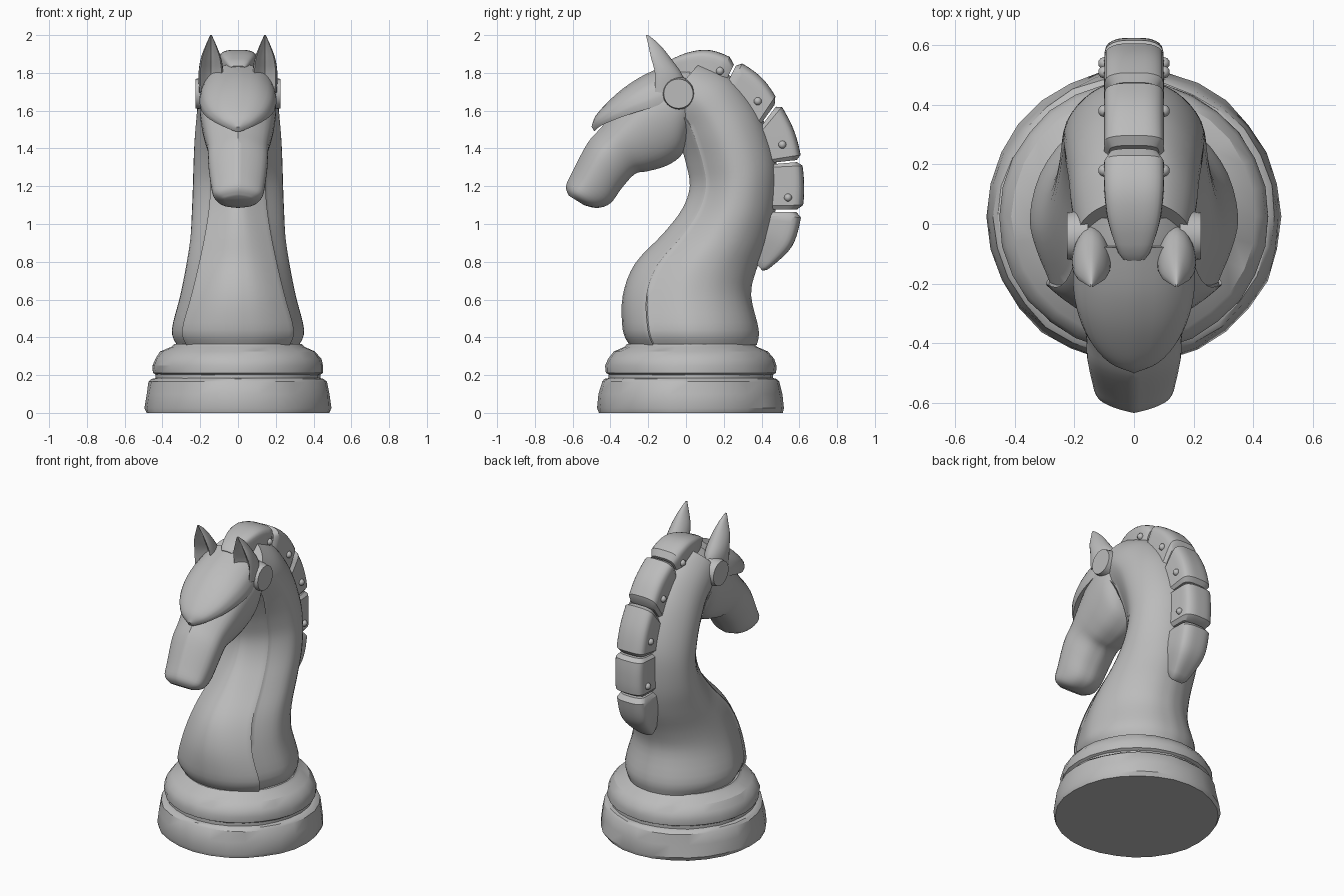
import bpy, bmesh, math, random
from mathutils import Matrix

random.seed(4)
if "Cube" in bpy.data.objects:
    bpy.data.objects.remove(bpy.data.objects["Cube"])

GREY = (0.5, 0.5, 0.5, 1)
stone = bpy.data.materials.new("stone_grey")
stone.use_nodes = True
stone.diffuse_color = GREY
stone.node_tree.nodes["Principled BSDF"].inputs["Base Color"].default_value = GREY


def finish(name, bm, angle=35):
    """Turn a bmesh into a smooth-shaded object that keeps its hard edges."""
    bmesh.ops.recalc_face_normals(bm, faces=bm.faces)
    mesh = bpy.data.meshes.new(name)
    bm.to_mesh(mesh)
    bm.free()
    mesh.materials.append(stone)
    obj = bpy.data.objects.new(name, mesh)
    bpy.context.collection.objects.link(obj)
    bpy.ops.object.select_all(action="DESELECT")
    obj.select_set(True)
    bpy.context.view_layer.objects.active = obj
    bpy.ops.object.shade_smooth_by_angle(angle=math.radians(angle))
    return obj


def sample(rows, t):
    """Smooth curve through the rows, at row number t."""
    i = min(int(t), len(rows) - 2)
    f = t - i
    a, b, c, d = (rows[min(max(j, 0), len(rows) - 1)] for j in range(i - 1, i + 3))
    return [0.5 * (2 * q + (r - p) * f + (2 * p - 5 * q + 4 * r - s) * f ** 2
                   + (3 * q - p - 3 * r + s) * f ** 3) for p, q, r, s in zip(a, b, c, d)]


def smooth(rows, steps):
    return [sample(rows, i / steps) for i in range((len(rows) - 1) * steps + 1)]


def loft(name, rows, section, shift=0, angle=35):
    """Skin symmetric sections; row = first y, z, last y, z, half width, front taper."""
    bm = bmesh.new()
    rings = []
    for y0, z0, y1, z1, half, *taper in rows:
        t = taper[0] if taper else 0
        pts = [(half * w * (1 - t * (1 - u) ** 3), y0 + (y1 - y0) * u, z0 + (z1 - z0) * u)
               for u, w in section]
        pts += [(-x, y, z) for x, y, z in pts[-2:0:-1]]
        rings.append([bm.verts.new((x + shift, y, z)) for x, y, z in pts])
    n = len(rings[0])
    for a, b in zip(rings, rings[1:]):
        for i in range(n):
            j = (i + 1) % n
            bm.faces.new((a[i], a[j], b[j], b[i]))
    bm.faces.new(rings[0])
    bm.faces.new(rings[-1])
    return finish(name, bm, angle)


def turned(name, profile, sides, centre_y, wobble):
    """Lathe a profile of radius and height, lightly worn at the edges."""
    bm = bmesh.new()
    rings = []
    for r, z in profile:
        ring = []
        for i in range(sides):
            a = math.tau * i / sides
            k = r + random.uniform(-wobble, wobble)
            ring.append(bm.verts.new((k * math.cos(a), centre_y + k * math.sin(a), z)))
        rings.append(ring)
    for a, b in zip(rings, rings[1:]):
        for i in range(sides):
            j = (i + 1) % sides
            bm.faces.new((a[i], a[j], b[j], b[i]))
    bm.faces.new(rings[0])
    bm.faces.new(rings[-1])
    return finish(name, bm, 30)


# Round stepped plinth
turned("base_foot", [(.485, 0), (.495, .025), (.485, .1), (.472, .165), (.455, .18), (.43, .185)],
       28, .025, .004)
turned("base_groove", [(.435, .16), (.435, .23)], 28, .025, .002)
turned("base_collar", [(.43, .2), (.45, .212), (.452, .25), (.44, .285), (.41, .325),
                       (.35, .35), (.335, .365)], 28, .025, .003)

# Neck and chest, with a crease between the chest and the flanks
neck_rows = [
    (-.30, .36, .375, .36, .325, 0), (-.335, .44, .385, .44, .35, 0),
    (-.335, .62, .345, .62, .31, .1), (-.27, .79, .37, .75, .285, .25),
    (-.12, .95, .43, .9, .265, .4), (-.02, 1.08, .47, 1.05, .26, .55),
    (.02, 1.2, .485, 1.22, .255, .6), (0, 1.32, .475, 1.35, .25, .55),
    (-.03, 1.42, .43, 1.5, .24, .4), (-.06, 1.5, .36, 1.64, .225, .2),
    (-.1, 1.55, .24, 1.78, .21, 0), (-.15, 1.6, .08, 1.86, .19, 0)]
neck_section = smooth([(0, 0), (.02, .3), (.08, .58), (.18, .84), (.195, .81), (.35, .94),
                       (.5, 1), (.7, .9), (.87, .65), (.97, .34), (1, 0)], 3)
loft("neck", smooth(neck_rows, 4), neck_section)

# Head from poll to muzzle
head_rows = [
    (.02, 1.84, .02, 1.48, .18), (-.11, 1.82, -.02, 1.37, .2), (-.24, 1.75, -.1, 1.31, .195),
    (-.35, 1.63, -.2, 1.28, .178), (-.45, 1.51, -.27, 1.265, .16),
    (-.52, 1.43, -.34, 1.19, .157), (-.6, 1.28, -.4, 1.11, .142),
    (-.635, 1.2, -.47, 1.085, .125), (-.62, 1.15, -.54, 1.1, .075)]
head_section = smooth([(0, 0), (.1, .5), (.27, .93), (.5, 1), (.75, .84), (.93, .52), (1, 0)], 3)
loft("head", smooth(head_rows, 4), head_section)

# Shield-shaped brow plate overhanging the eyes
brow_rows = [
    (-.08, 1.85, -.06, 1.67, .195), (-.22, 1.79, -.17, 1.62, .205),
    (-.33, 1.72, -.27, 1.59, .193), (-.42, 1.64, -.37, 1.555, .155),
    (-.48, 1.57, -.45, 1.52, .09), (-.5, 1.515, -.485, 1.49, .015)]
brow_section = smooth([(0, 0), (.1, .5), (.4, .88), (.8, 1)], 3) + [(1, .97), (1, 0)]
loft("brow_plate", smooth(brow_rows, 4), brow_section)

# Narrow brow ridges above the eye slits, cheek discs and cupped ears
ear_rows = [(-.165, 1.7, .0, 1.68, .062), (-.165, 1.8, -.015, 1.78, .066),
            (-.185, 1.88, -.075, 1.87, .054), (-.2, 1.95, -.14, 1.95, .027),
            (-.212, 2, -.2, 2, .004)]
ear_section = smooth([(.4, 0), (.2, .5), (0, .85), (.25, 1), (.65, .8), (.92, .4), (1, 0)], 2)
for side, label in ((1, "left"), (-1, "right")):
    loft(label + "_ear", smooth(ear_rows, 4), ear_section, side * .143, 45)
    bm = bmesh.new()
    turn = Matrix.Translation((side * .19, -.04, 1.69)) @ Matrix.Rotation(side * math.pi / 2, 4, "Y")
    bmesh.ops.create_cone(bm, cap_ends=True, segments=24, radius1=.09, radius2=.078,
                          depth=.07, matrix=turn)
    finish(label + "_cheek_disc", bm)

# Segmented mane: outer edge and inner edge down the back of the neck
mane_rows = [
    (-.13, 1.845, -.1, 1.79, .045), (0, 1.905, 0, 1.8, .085), (.13, 1.92, .1, 1.78, .1),
    (.27, 1.865, .2, 1.72, .1), (.4, 1.775, .31, 1.6, .1), (.49, 1.65, .38, 1.5, .1),
    (.57, 1.5, .43, 1.42, .1), (.61, 1.35, .45, 1.33, .1), (.625, 1.21, .45, 1.22, .1),
    (.615, 1.07, .43, 1.07, .1), (.56, .88, .4, .95, .095), (.41, .74, .36, .8, .05)]
mane_section = smooth([(0, 0), (.02, .55), (.16, .94), (.5, 1)], 3) + [(1, 1), (1, 0)]
cuts = [0, 3, 5, 7.1, 9, 11]
for number, (a, b) in enumerate(zip(cuts, cuts[1:]), 1):
    a, b = a + .04, b - .04
    rows = []
    for i in range(13):
        f = i / 12
        y0, z0, y1, z1, w = sample(mane_rows, a + (b - a) * f)
        s = .84 if i in (0, 12) else 1
        rows.append((y1 + (y0 - y1) * s, z1 + (z0 - z1) * s, y1, z1, w * s))
    loft("mane_segment_%d" % number, rows, mane_section)

# Small rivets on the mane
for number, (y, z) in enumerate([(.18, 1.81), (.38, 1.65), (.51, 1.42), (.54, 1.14)], 1):
    bm = bmesh.new()
    for side in (1, -1):
        bmesh.ops.create_uvsphere(bm, u_segments=10, v_segments=6, radius=.021,
                                  matrix=Matrix.Translation((side * .1, y, z)))
    finish("mane_rivets_%d" % number, bm)
